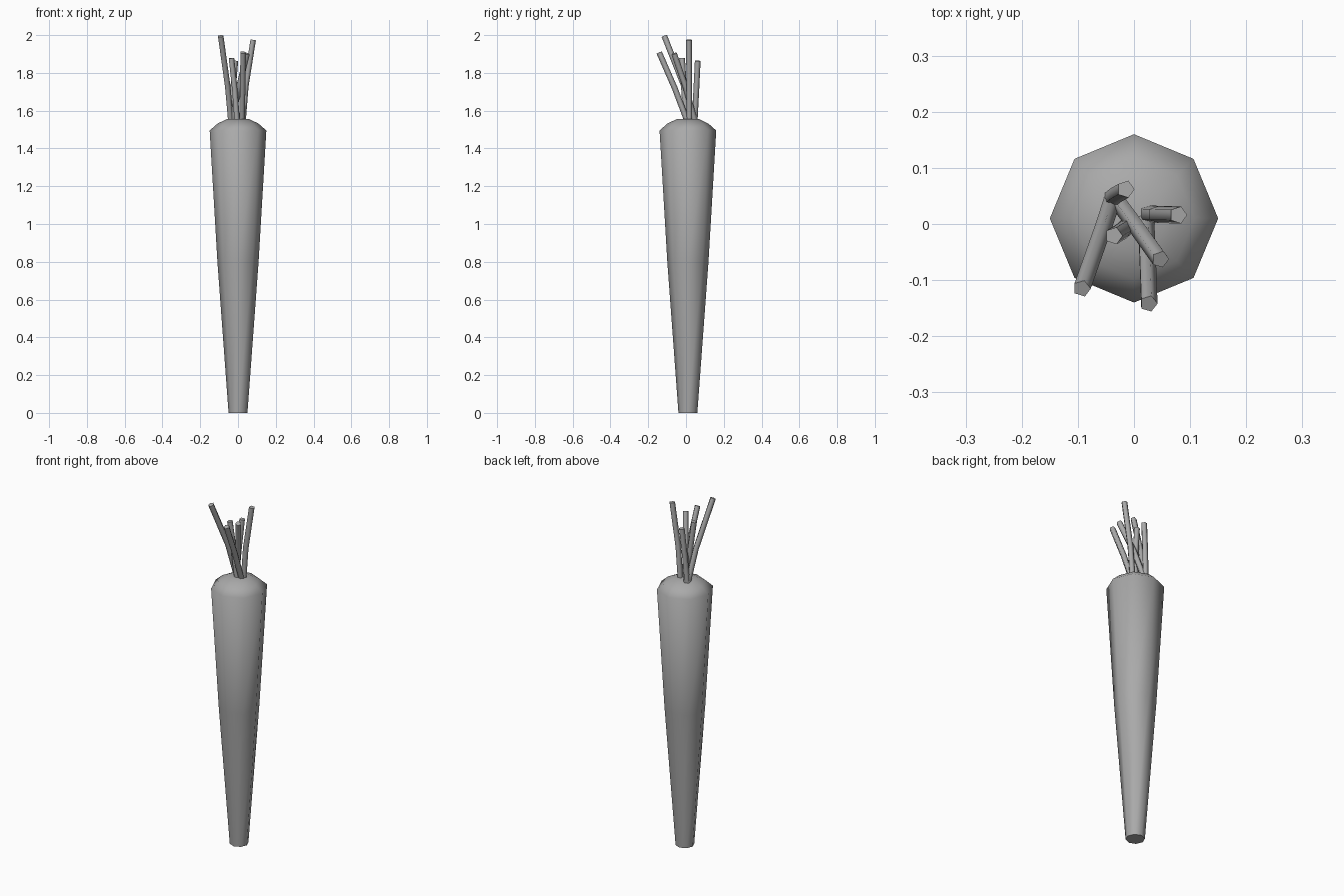
import bpy, bmesh, math
from mathutils import Vector

if "Cube" in bpy.data.objects:
    bpy.data.objects.remove(bpy.data.objects["Cube"])

grey = bpy.data.materials.new("dark_grey")
grey.diffuse_color = (0.4, 0.4, 0.4, 1)
grey.use_nodes = True
grey.node_tree.nodes["Principled BSDF"].inputs["Base Color"].default_value = grey.diffuse_color


def loft(name, rings):
    """Skin a list of vertex rings into a capped solid."""
    bm = bmesh.new()
    loops = [[bm.verts.new(p) for p in ring] for ring in rings]
    n = len(loops[0])
    for a, b in zip(loops, loops[1:]):
        for i in range(n):
            j = (i + 1) % n
            bm.faces.new((a[i], a[j], b[j], b[i]))
    bm.faces.new(loops[0][::-1])
    bm.faces.new(loops[-1])
    bmesh.ops.recalc_face_normals(bm, faces=bm.faces)
    me = bpy.data.meshes.new(name)
    bm.to_mesh(me)
    bm.free()
    me.materials.append(grey)
    ob = bpy.data.objects.new(name, me)
    bpy.context.collection.objects.link(ob)
    bpy.ops.object.select_all(action='DESELECT')
    ob.select_set(True)
    bpy.context.view_layer.objects.active = ob
    bpy.ops.object.shade_smooth_by_angle(angle=math.radians(78))
    return ob


def ring(center, direction, radius, sides):
    """Polygon around center, perpendicular to direction."""
    q = Vector((0, 0, 1)).rotation_difference(Vector(direction))
    return [Vector(center) + q @ Vector((radius * math.cos(t), radius * math.sin(t), 0))
            for t in (2 * math.pi * i / sides for i in range(sides))]


# Tapered eight-sided root with a rounded shoulder
profile = [(0.05, 0), (0.109, 0.8), (0.15, 1.495), (0.108, 1.532), (0.06, 1.555)]
loft("carrot_root", [ring((0, 0.01, z), (0, 0, 1), r, 8) for r, z in profile])

# Five-sided leaf stalks: base, bend and tip
stalks = [
    [(-0.038, 0.045, 1.53), (-0.056, -0.01, 1.73), (-0.093, -0.115, 1.995)],
    [(0.024, 0.018, 1.53), (0.040, 0.017, 1.73), (0.079, 0.016, 1.975)],
    [(0.020, 0.012, 1.53), (0.023, -0.060, 1.72), (0.026, -0.142, 1.908)],
    [(-0.035, 0.050, 1.53), (0.002, 0.000, 1.72), (0.047, -0.063, 1.902)],
    [(-0.005, 0.002, 1.53), (-0.018, -0.010, 1.71), (-0.036, -0.021, 1.878)],
    [(-0.040, 0.045, 1.53), (-0.029, 0.054, 1.70), (-0.015, 0.062, 1.864)],
]
for k, pts in enumerate(stalks):
    a, b, c = map(Vector, pts)
    dirs = [(b - a), (c - a), (c - b)]
    loft(f"leaf_stalk_{k + 1}",
         [ring(p, d.normalized(), 0.016, 5) for p, d in zip((a, b, c), dirs)])
